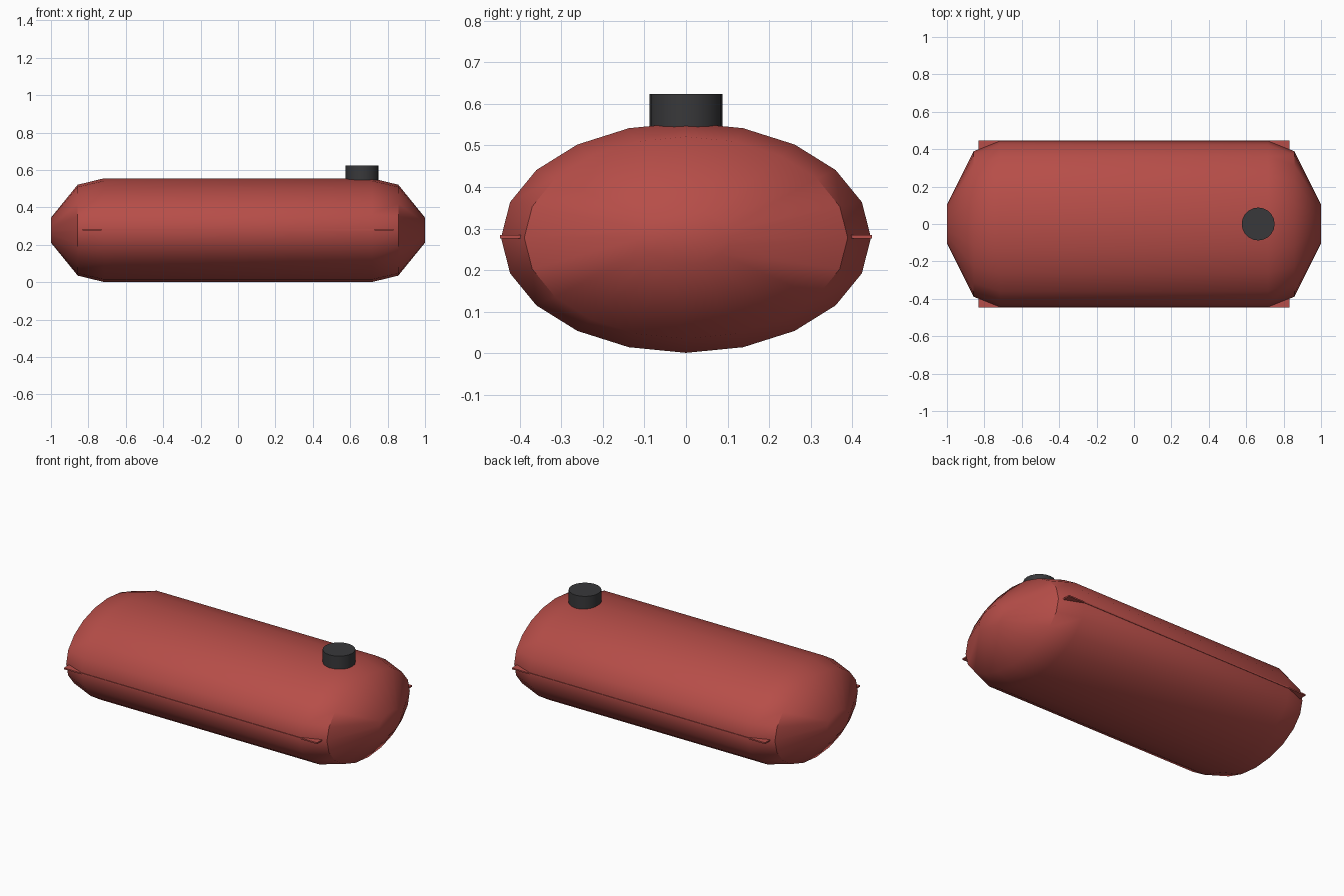
import bpy, bmesh
from math import sin, cos, pi, radians

if "Cube" in bpy.data.objects:
    bpy.data.objects.remove(bpy.data.objects["Cube"])

SIDES = 20
MID = 0.278


def material(name, color):
    m = bpy.data.materials.new(name)
    m.diffuse_color = (*color, 1)
    m.use_nodes = True
    m.node_tree.nodes["Principled BSDF"].inputs["Base Color"].default_value = m.diffuse_color
    return m


red = material("red_paint", (0.47, 0.075, 0.065))
dark = material("dark_rubber", (0.04, 0.04, 0.043))


def finish(obj, name, mat, angle):
    obj.name = name
    obj.data.materials.append(mat)
    bpy.ops.object.select_all(action='DESELECT')
    obj.select_set(True)
    bpy.context.view_layer.objects.active = obj
    bpy.ops.object.shade_smooth_by_angle(angle=radians(angle))


# Tank body: elliptical rings lofted along x, closed with flat ends
half = [(1.0, 0.105, 0.067), (0.857, 0.389, 0.243), (0.717, 0.445, 0.277)]
stations = [(-x, ry, rz) for x, ry, rz in half] + half[::-1]
bm = bmesh.new()
rings = []
for x, ry, rz in stations:
    rings.append([bm.verts.new((x, ry * sin(2 * pi * i / SIDES),
                                MID + rz * cos(2 * pi * i / SIDES)))
                  for i in range(SIDES)])
for a, b in zip(rings, rings[1:]):
    for i in range(SIDES):
        j = (i + 1) % SIDES
        bm.faces.new((a[i], a[j], b[j], b[i]))
bm.faces.new(rings[0])
bm.faces.new(rings[-1])
bmesh.ops.recalc_face_normals(bm, faces=bm.faces)
mesh = bpy.data.meshes.new("tank_body")
bm.to_mesh(mesh)
bm.free()
body = bpy.data.objects.new("tank_body", mesh)
bpy.context.collection.objects.link(body)
finish(body, "tank_body", red, 40)

# Thin seam flange around the middle
bpy.ops.mesh.primitive_cube_add(size=1, location=(0, 0, 0.28))
seam = bpy.context.object
seam.scale = (1.664, 0.894, 0.008)
bpy.ops.object.transform_apply(location=False, rotation=False, scale=True)
finish(seam, "seam_flange", red, 40)

# Filler cap on top
bpy.ops.mesh.primitive_cylinder_add(vertices=20, radius=0.088, depth=0.115,
                                    location=(0.664, 0, 0.566))
finish(bpy.context.object, "filler_cap", dark, 40)
